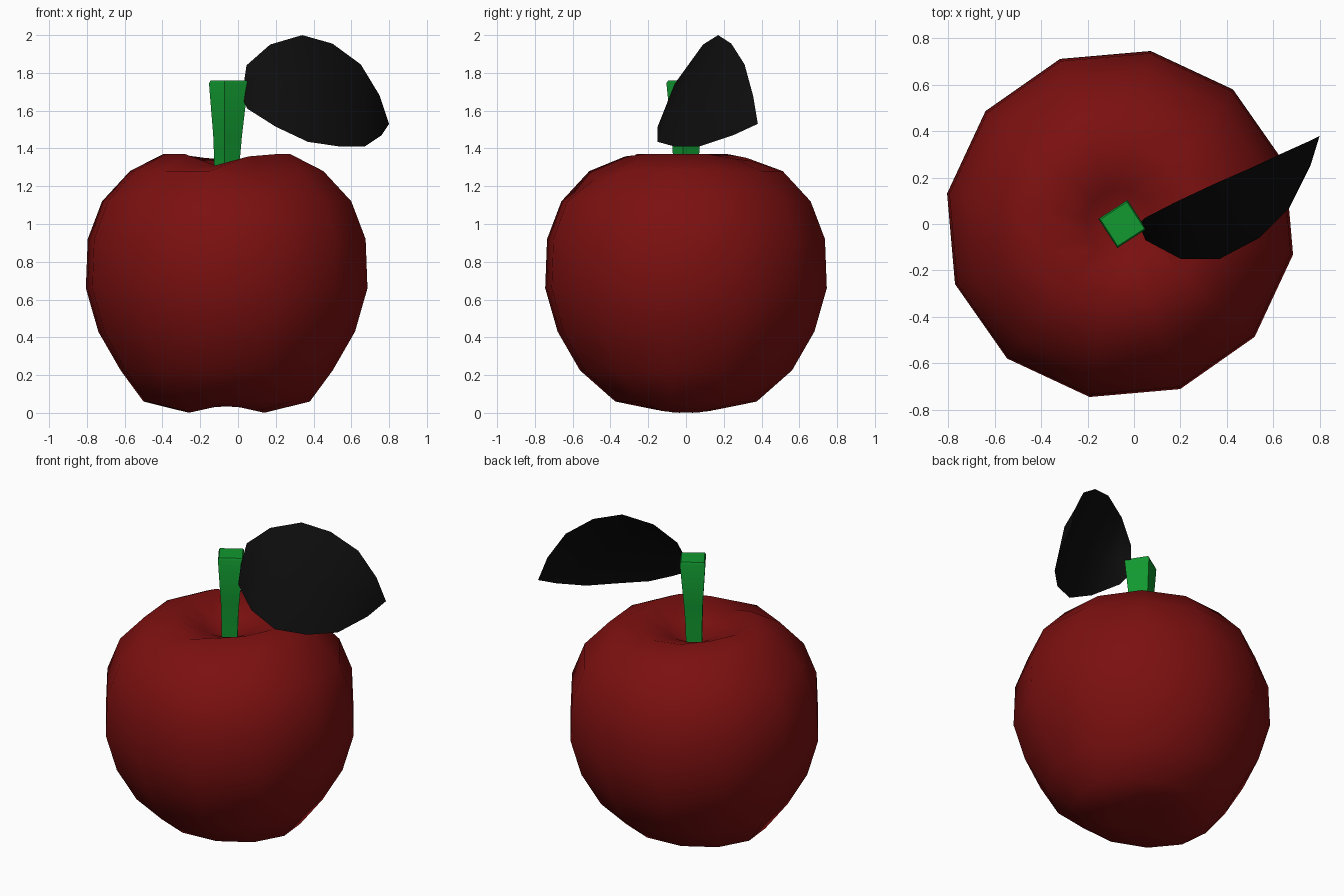
import bpy, bmesh, math
from mathutils import Vector

if "Cube" in bpy.data.objects:
    bpy.data.objects.remove(bpy.data.objects["Cube"])

CX = -0.06  # fruit axis, offset because the leaf hangs to the right


def material(name, rgb):
    m = bpy.data.materials.new(name)
    m.diffuse_color = (*rgb, 1)
    m.use_nodes = True
    m.node_tree.nodes["Principled BSDF"].inputs["Base Color"].default_value = m.diffuse_color
    return m


def make(name, bm, mat, smooth_angle=None):
    bmesh.ops.recalc_face_normals(bm, faces=bm.faces)
    me = bpy.data.meshes.new(name)
    bm.to_mesh(me)
    bm.free()
    me.materials.append(mat)
    ob = bpy.data.objects.new(name, me)
    bpy.context.collection.objects.link(ob)
    if smooth_angle:
        bpy.ops.object.select_all(action='DESELECT')
        ob.select_set(True)
        bpy.context.view_layer.objects.active = ob
        bpy.ops.object.shade_smooth_by_angle(angle=math.radians(smooth_angle))
    return ob


def bridge(bm, a, b):
    for i in range(len(a)):
        j = (i + 1) % len(a)
        bm.faces.new((a[i], a[j], b[j], b[i]))


red = material("apple red", (0.2, 0.005, 0.005))
green = material("stem green", (0.006, 0.32, 0.03))
black = material("leaf black", (0.004, 0.004, 0.004))

# Apple body: twelve-sided lathe, (radius, height) from bottom to inner dip
profile = [(0.203, 0.0), (0.447, 0.06), (0.57, 0.225), (0.69, 0.43),
           (0.757, 0.66), (0.747, 0.92), (0.67, 1.12), (0.52, 1.28),
           (0.342, 1.37), (0.15, 1.28)]
# Dents, keyed by (ring, angle in degrees)
dents = {(8, 260): -0.06, (8, 290): -0.012, (7, 290): -0.045,
         (8, 50): -0.025, (8, 80): -0.035, (8, 110): -0.02}
bm = bmesh.new()
rings = []
for k, (r, z) in enumerate(profile):
    ring = []
    for deg in range(20, 380, 30):
        a = math.radians(deg)
        y_scale = 0.85 if k == 1 else 1
        groove = 0.045 * (1 - abs(math.cos(a))) if k == 0 else 0
        dz = dents.get((k, deg % 360), 0)
        ring.append(bm.verts.new((CX + r * math.cos(a),
                                  r * math.sin(a) * y_scale, z + groove + dz)))
    rings.append(ring)
for a, b in zip(rings, rings[1:]):
    bridge(bm, a, b)
for ring, z in ((rings[0], 0.05), (rings[-1], 1.2)):
    pole = bm.verts.new((CX, 0, z))
    for i in range(12):
        bm.faces.new((ring[i], ring[(i + 1) % 12], pole))
make("apple_body", bm, red, 60)

# Stem: tapered square post, slightly flared and chamfered at the top
bm = bmesh.new()
rings = []
for cx, r, z in ((-0.06, 0.066, 1.18), (-0.058, 0.07, 1.35), (-0.055, 0.078, 1.47),
                 (-0.05, 0.106, 1.745), (-0.05, 0.097, 1.76)):
    rings.append([bm.verts.new((cx + r * math.cos(math.radians(d)),
                                r * math.sin(math.radians(d)), z))
                  for d in (-12, 78, 168, 258)])
for a, b in zip(rings, rings[1:]):
    bridge(bm, a, b)
bm.faces.new(rings[0])
bm.faces.new(rings[-1])
make("stem", bm, green, 30)

# Leaf: thin curved sheet between a drooping edge and a straight raised edge
lower = [(0.05, -0.07, 1.61), (0.2, -0.15, 1.515), (0.37, -0.15, 1.435),
         (0.54, -0.06, 1.41), (0.67, 0.07, 1.41), (0.76, 0.25, 1.47)]
upper = [(0.045, 0.025, 1.84), (0.17, 0.09, 1.95), (0.34, 0.17, 2.0),
         (0.5, 0.24, 1.955), (0.65, 0.31, 1.845), (0.75, 0.355, 1.68)]
bm = bmesh.new()
rows = []
for lo, up in zip(lower, upper):
    lo, up = Vector(lo), Vector(up)
    mid = (lo + up) / 2 + Vector((0.01, -0.03, 0.01))
    rows.append([bm.verts.new(p) for p in (lo, mid, up)])
for a, b in zip(rows, rows[1:]):
    for i in (0, 1):
        bm.faces.new((a[i], b[i], b[i + 1], a[i + 1]))
for row, tip in ((rows[0], (0.02, 0.0, 1.67)), (rows[-1], (0.8, 0.38, 1.53))):
    t = bm.verts.new(tip)
    for i in (0, 1):
        bm.faces.new((row[i], row[i + 1], t))
make("leaf", bm, black, 60)
